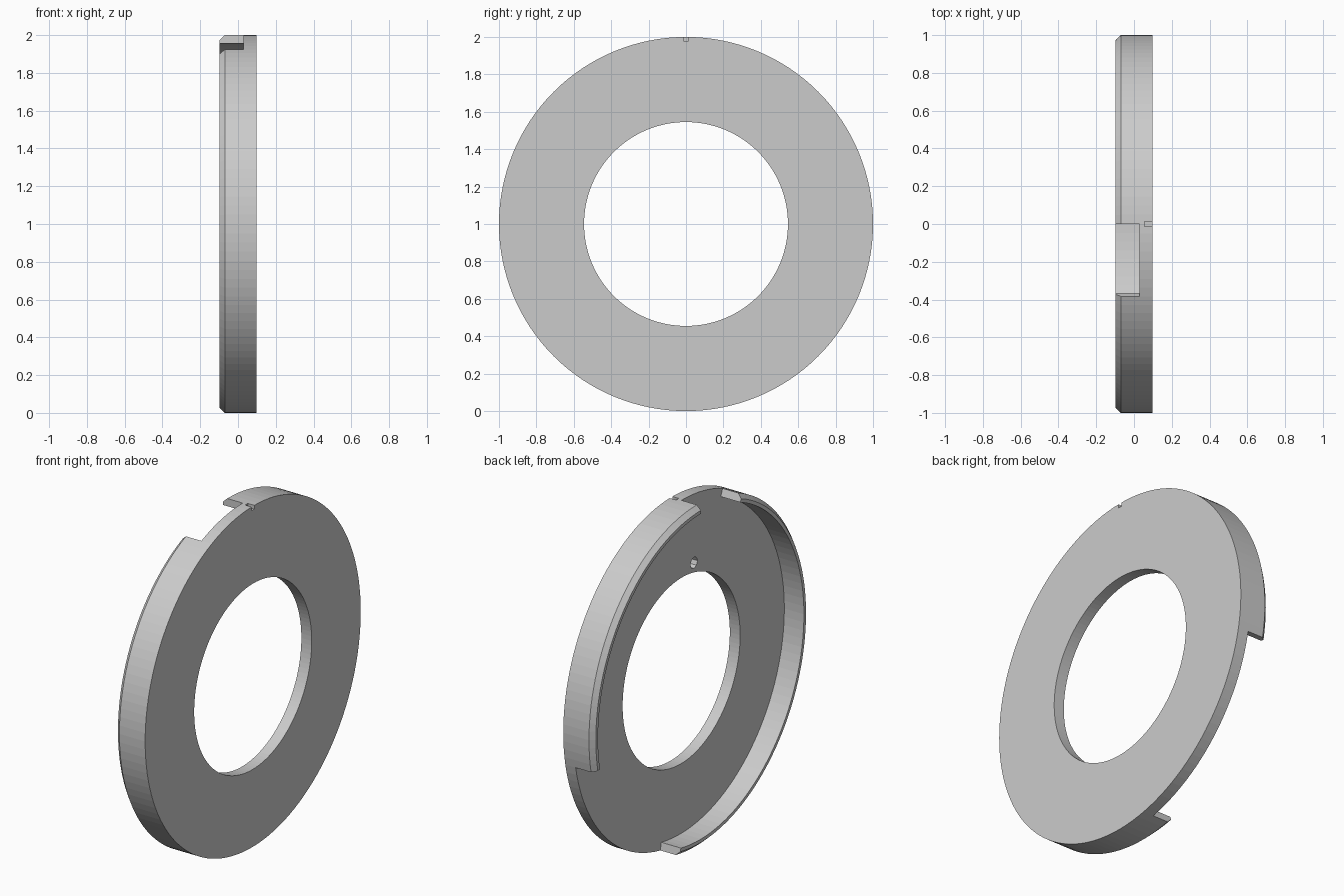
import bpy, bmesh
from math import sin, cos, radians
from mathutils import Vector, Matrix

if "Cube" in bpy.data.objects:
    bpy.data.objects.remove(bpy.data.objects["Cube"])

STEP = 360 / 128          # degrees per facet
X_FACE, X_PLATE, X_RIM = 0.097, 0.03, -0.097


def finish(name, bm):
    bmesh.ops.recalc_face_normals(bm, faces=bm.faces)
    mesh = bpy.data.meshes.new(name)
    bm.to_mesh(mesh)
    bm.free()
    obj = bpy.data.objects.new(name, mesh)
    bpy.context.collection.objects.link(obj)
    return obj


def sweep(name, profile, start=0.0, end=360.0):
    """Turn an (x, radius) profile about the ring axis; angle runs from +z to +y."""
    bm = bmesh.new()
    n = round((end - start) / STEP)
    closed = end - start >= 360
    rings = []
    for i in range(n if closed else n + 1):
        a = radians(start + (end - start) * i / n)
        rings.append([bm.verts.new((x, r * sin(a), 1 + r * cos(a))) for x, r in profile])
    k = len(profile)
    for i in range(n):
        p, q = rings[i], rings[(i + 1) % len(rings)]
        for j in range(k):
            bm.faces.new((p[j], p[(j + 1) % k], q[(j + 1) % k], q[j]))
    if not closed:
        bm.faces.new(rings[0])
        bm.faces.new(rings[-1])
    return finish(name, bm)


def cut(target, cutter):
    cutter.hide_render = True
    mod = target.modifiers.new("cut", 'BOOLEAN')
    mod.operation = 'DIFFERENCE'
    mod.solver = 'EXACT'
    mod.object = cutter
    bpy.context.view_layer.objects.active = target
    bpy.ops.object.modifier_apply(modifier=mod.name)
    bpy.data.objects.remove(cutter)


# Flat ring plate with a chamfered rim around its back
ring = sweep("rimmed_ring", [
    (X_FACE, 0.545), (X_FACE, 1.0), (-0.07, 1.0), (X_RIM, 0.975),
    (X_RIM, 0.955), (X_PLATE, 0.955), (X_PLATE, 0.545)])

# Two gaps in the rim: a short one at the top, a long one low at the back
for start, end in ((-22.5, 0), (101.25, 168.75)):
    cut(ring, sweep("rim_gap_cutter", [
        (X_PLATE, 0.93), (X_PLATE, 1.1), (-0.2, 1.1), (-0.2, 0.93)], start, end))

# Small index notch in the front face edge
bm = bmesh.new()
bmesh.ops.create_cube(bm, size=1, matrix=Matrix.Translation((0.105, 0, 2.02))
                      @ Matrix.Diagonal((0.1, 0.025, 0.085, 1)))
cut(ring, finish("notch_cutter", bm))

# Blind pin hole in the back of the plate, in line with the short gap
a = radians(-11.25)
bm = bmesh.new()
bmesh.ops.create_cone(bm, cap_ends=True, segments=8, radius1=0.033, radius2=0.033, depth=0.08,
                      matrix=Matrix.Translation(Vector((X_PLATE, 0.6 * sin(a), 1 + 0.6 * cos(a))))
                      @ Matrix.Rotation(radians(90), 4, 'Y'))
cut(ring, finish("pin_hole_cutter", bm))
